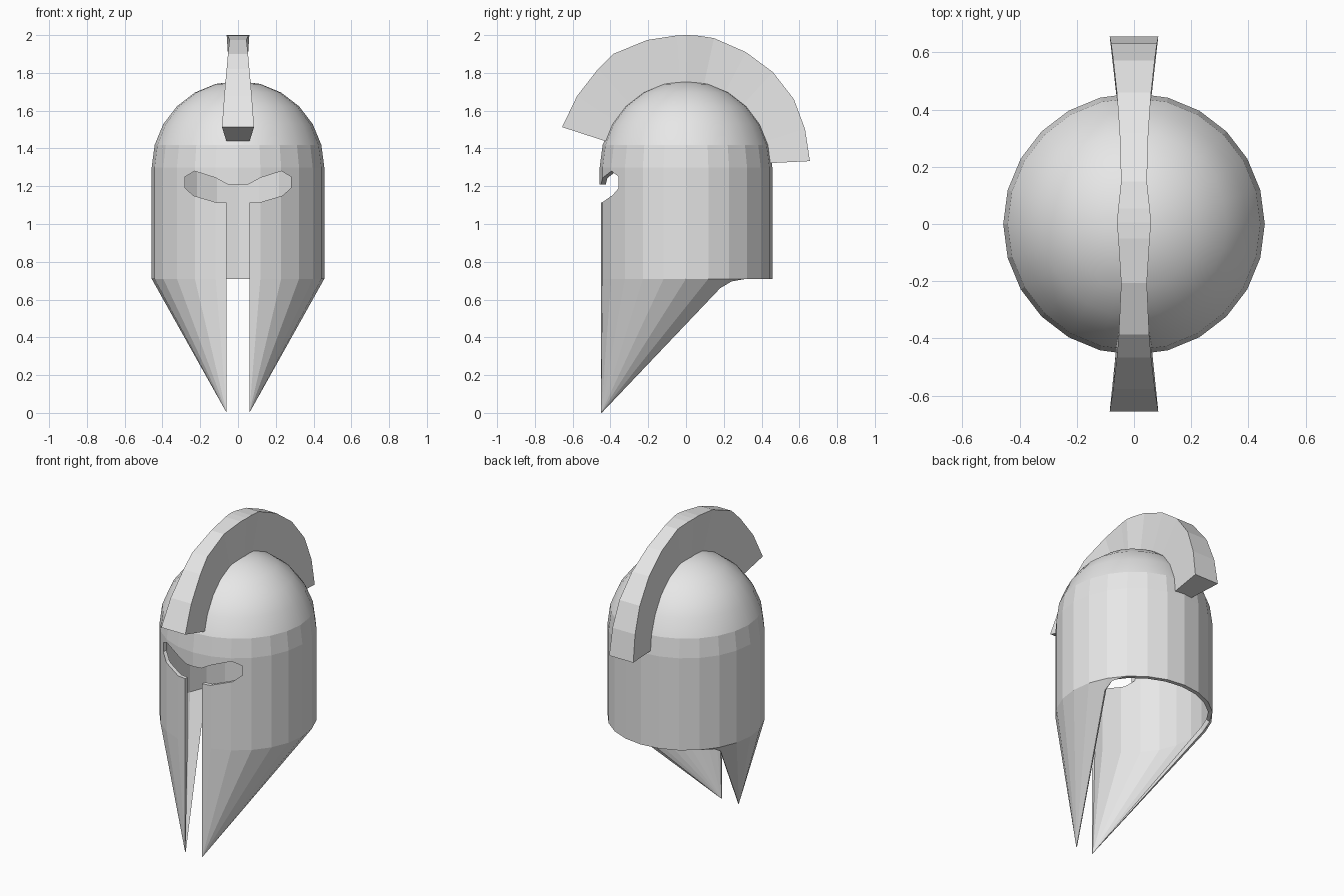
import bpy, bmesh, math
from mathutils import Vector

if "Cube" in bpy.data.objects:
    bpy.data.objects.remove(bpy.data.objects["Cube"], do_unlink=True)

R, RIM_Z, DOME_Z, SLIT = 0.457, 0.71, 1.30, 0.06

grey = bpy.data.materials.new("plain_grey")
grey.use_nodes = True
grey.diffuse_color = (0.8, 0.8, 0.8, 1)
grey.node_tree.nodes["Principled BSDF"].inputs["Base Color"].default_value = (0.8, 0.8, 0.8, 1)


def make_object(name, bm):
    mesh = bpy.data.meshes.new(name)
    bm.to_mesh(mesh)
    bm.free()
    mesh.materials.append(grey)
    obj = bpy.data.objects.new(name, mesh)
    bpy.context.collection.objects.link(obj)
    return obj


# Helmet columns: 24 sides, plus extra ones beside the face slit
step = math.radians(15)
columns = [(R * math.cos(i * step), R * math.sin(i * step)) for i in range(24)]
for s in (-1, 1):
    for w in (0.04, SLIT):
        columns.append((s * w, -R + w * math.tan(step / 2)))
columns.sort(key=lambda p: math.atan2(p[1], p[0]))
n = len(columns)

# Cylinder wall and dome
bm = bmesh.new()
levels = [(1, RIM_Z)] + [(math.cos(i * step), DOME_Z + R * math.sin(i * step)) for i in range(6)]
rings = [[bm.verts.new((x * k, y * k, z)) for x, y in columns] for k, z in levels]
for level, (low, high) in enumerate(zip(rings, rings[1:])):
    for i in range(n):
        j = (i + 1) % n
        f = bm.faces.new((low[i], low[j], high[j], high[i]))
        f.smooth = level > 1
apex = bm.verts.new((0, 0, DOME_Z + R))
for i in range(n):
    bm.faces.new((rings[-1][i], rings[-1][(i + 1) % n], apex)).smooth = True

# Cheek guards: fans from the rim down to a point at the slit
tips = []
for s in (-1, 1):
    def bearing(v):
        return math.degrees(math.atan2(v.co.y, v.co.x * s))
    rim = sorted((v for v in rings[0] if v.co.x * s > 0.03 and bearing(v) < 46), key=bearing)
    *rim, last = rim
    tip = bm.verts.new((rim[1].co.x, rim[1].co.y, 0))
    inner_tip = bm.verts.new((rim[0].co.x, rim[0].co.y, 0))
    q = bm.verts.new(rim[-1].co.lerp(tip.co, 0.07))
    m = bm.verts.new(rim[-1].co.lerp((last.co + q.co) / 2, 0.55))
    bm.faces.new((rim[0], rim[1], tip, inner_tip))
    for a, b in zip(rim[1:-2], rim[2:-1]):
        bm.faces.new((a, b, tip))
    bm.faces.new((rim[-2], rim[-1], q, tip))
    bm.faces.new((rim[-1], last, m, q))
    tips += [tip, inner_tip]

# Outward normals
bmesh.ops.recalc_face_normals(bm, faces=bm.faces[:])
centre = Vector((0, 0, 1.2))
if sum(f.normal.dot(f.calc_center_median() - centre) for f in bm.faces) < 0:
    bmesh.ops.reverse_faces(bm, faces=bm.faces[:])
bm.verts.index_update()
tip_ids = [v.index for v in tips]
helmet = make_object("helmet_shell", bm)

# Wall thickness, fading out at the cheek points
group = helmet.vertex_groups.new(name="thickness")
group.add(list(range(len(helmet.data.vertices))), 1.0, 'REPLACE')
group.add(tip_ids, 0.15, 'REPLACE')
solid = helmet.modifiers.new("wall", 'SOLIDIFY')
solid.thickness = 0.025
solid.offset = -1
solid.vertex_group = "thickness"

# Eye openings and face slit
half = [(SLIT, -0.2), (SLIT, 1.113), (0.11, 1.113), (0.235, 1.15), (0.28, 1.19),
        (0.28, 1.25), (0.23, 1.28), (0.12, 1.245), (0.055, 1.21)]
outline = half + [(-x, z) for x, z in reversed(half)]
bm = bmesh.new()
face = bm.faces.new([bm.verts.new((x, -0.8, z)) for x, z in outline])
grown = bmesh.ops.extrude_face_region(bm, geom=[face])["geom"]
bmesh.ops.translate(bm, vec=(0, 0.6, 0), verts=[g for g in grown if isinstance(g, bmesh.types.BMVert)])
bmesh.ops.recalc_face_normals(bm, faces=bm.faces[:])
cutter = make_object("face_opening_cutter", bm)
cutter.hide_render = True
cut = helmet.modifiers.new("face_opening", 'BOOLEAN')
cut.object = cutter
cut.operation = 'DIFFERENCE'
cut.solver = 'EXACT'

bpy.context.view_layer.objects.active = helmet
for name in ("wall", "face_opening"):
    bpy.ops.object.modifier_apply(modifier=name)
bpy.data.objects.remove(cutter, do_unlink=True)

# Crest: (y, z, half width) along the outer edge, tapering in to the dome
crest_path = [(-0.656, 1.513, 0.085), (-0.577, 1.677, 0.073), (-0.466, 1.82, 0.060),
              (-0.386, 1.90, 0.053), (-0.206, 1.974, 0.045), (-0.05, 1.998, 0.055),
              (0.005, 2.0, 0.060), (0.055, 1.998, 0.055), (0.148, 1.984, 0.045),
              (0.317, 1.91, 0.050), (0.46, 1.804, 0.060), (0.571, 1.661, 0.072),
              (0.63, 1.503, 0.080), (0.656, 1.333, 0.085)]
bm = bmesh.new()
sections = []
for y, z, w in crest_path:
    k = 0.447 / math.hypot(y, z - DOME_Z)
    yi, zi, wi = y * k, DOME_Z + (z - DOME_Z) * k, w * 0.72
    sections.append([bm.verts.new(p) for p in ((-w, y, z), (w, y, z), (wi, yi, zi), (-wi, yi, zi))])
for a, b in zip(sections, sections[1:]):
    for i in range(4):
        j = (i + 1) % 4
        bm.faces.new((a[i], a[j], b[j], b[i]))
bm.faces.new(sections[0])
bm.faces.new(sections[-1])
bmesh.ops.recalc_face_normals(bm, faces=bm.faces[:])
make_object("crest", bm)
